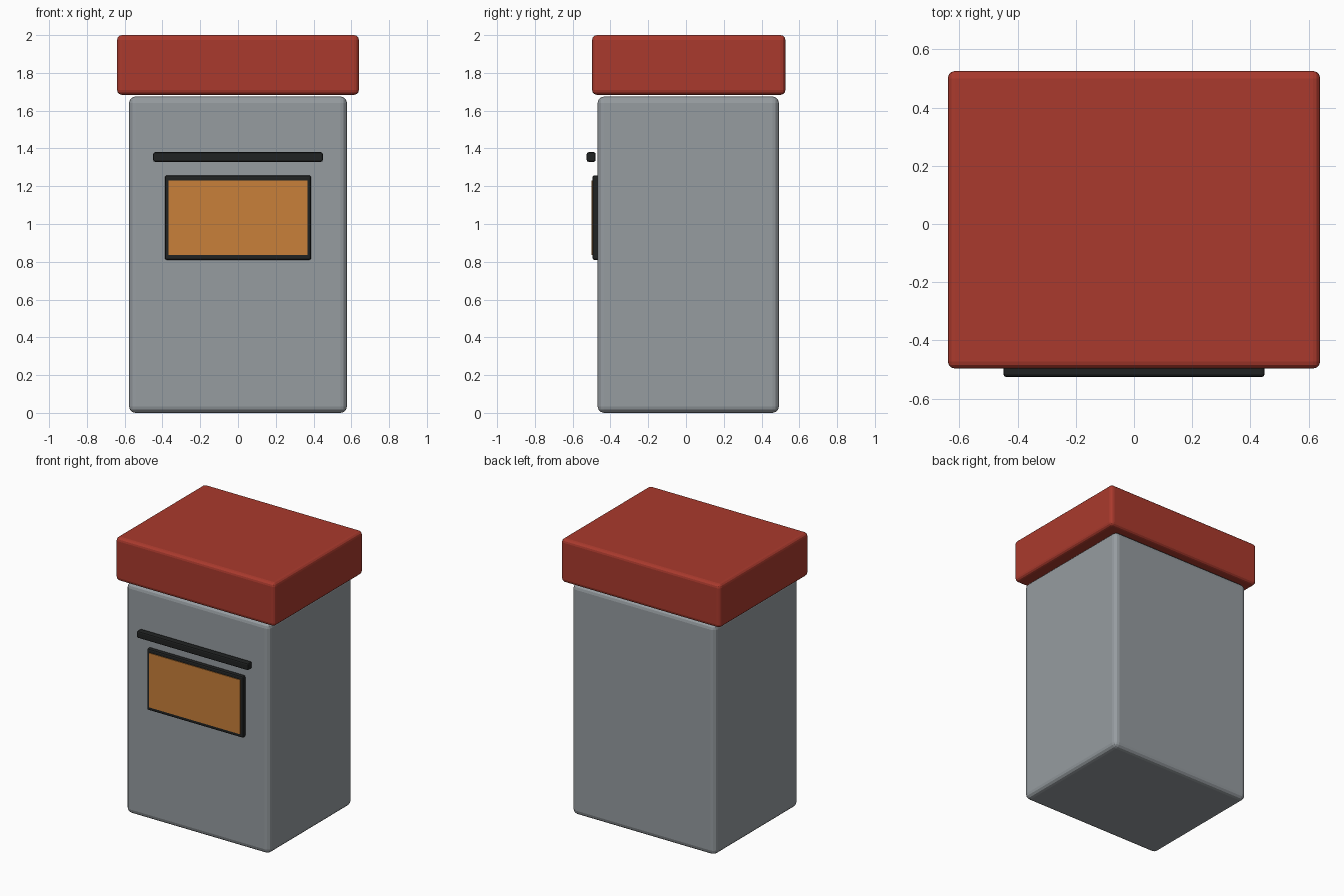
import bpy
import bmesh
import math
from mathutils import Vector

default = bpy.data.objects.get("Cube")
if default:
    bpy.data.objects.remove(default, do_unlink=True)


def make_material(name, rgb):
    mat = bpy.data.materials.new(name)
    mat.use_nodes = True
    colour = (*rgb, 1.0)
    mat.diffuse_color = colour
    mat.node_tree.nodes["Principled BSDF"].inputs["Base Color"].default_value = colour
    return mat


def rounded_box(name, low, high, bevel, segments, mat):
    """Box between two corners with rounded edges."""
    low, high = Vector(low), Vector(high)
    size, centre = high - low, (low + high) / 2
    bm = bmesh.new()
    bmesh.ops.create_cube(bm, size=1)
    bmesh.ops.scale(bm, vec=size, verts=bm.verts)
    mesh = bpy.data.meshes.new(name)
    bm.to_mesh(mesh)
    bm.free()
    obj = bpy.data.objects.new(name, mesh)
    obj.location = centre
    bpy.context.collection.objects.link(obj)
    mesh.materials.append(mat)
    if bevel:
        mod = obj.modifiers.new("Rounded edges", "BEVEL")
        mod.width = bevel
        mod.segments = segments
        mod.limit_method = "ANGLE"
        mod.angle_limit = math.radians(40)
    return obj


grey = make_material("grey metal", (0.305, 0.332, 0.352))
red = make_material("red paint", (0.402, 0.042, 0.026))
black = make_material("black trim", (0.0145, 0.016, 0.016))
amber = make_material("amber glass", (0.578, 0.216, 0.042))

# Cabinet and the overhanging lid, separated by a thin gap
rounded_box("cabinet", (-0.577, -0.468, 0), (0.577, 0.492, 1.675), 0.035, 3, grey)
rounded_box("lid", (-0.64, -0.497, 1.684), (0.64, 0.526, 2), 0.025, 3, red)

# Front window: dark frame with a thin glass plate on it
rounded_box("window_frame", (-0.387, -0.495, 0.81), (0.387, -0.46, 1.257), 0.01, 2, black)
rounded_box("window_glass", (-0.367, -0.5, 0.836), (0.367, -0.493, 1.231), 0, 1, amber)

# Handle bar floating just ahead of the cabinet
rounded_box("handle_bar", (-0.449, -0.526, 1.329), (0.449, -0.478, 1.38), 0.01, 2, black)
